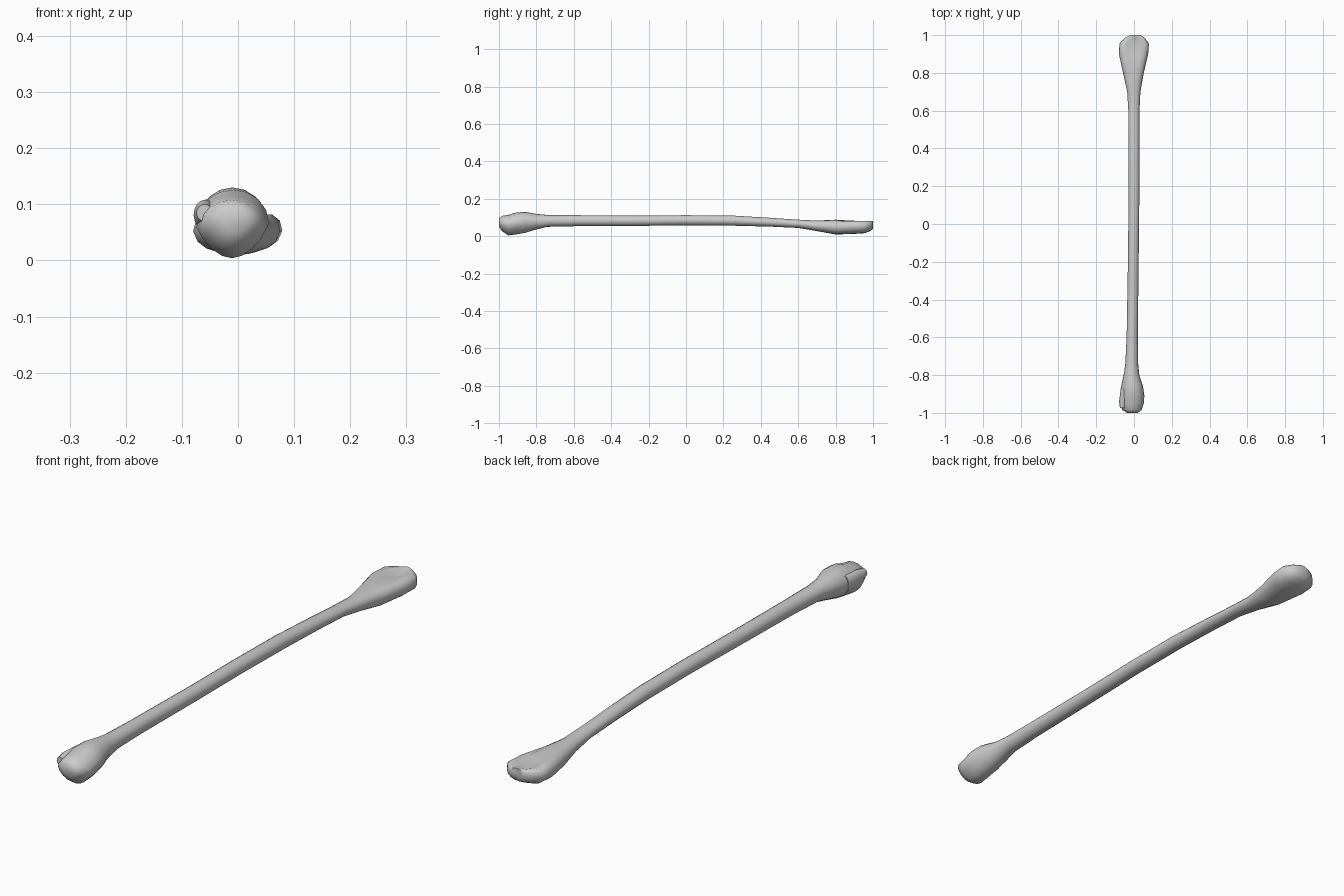
import bpy, bmesh, math

SIDES = 16


def ring_points(y, x0, x1, z0, z1, egg=0.0, box=1.0, dip=0.0):
    """Cross-section: egg narrows the underside, box squares it, dip hollows the top."""
    pts = []
    cx, cz, rx, rz = (x0 + x1) / 2, (z0 + z1) / 2, (x1 - x0) / 2, (z1 - z0) / 2
    for i in range(SIDES):
        a = 2 * math.pi * i / SIDES
        c, s = math.cos(a), math.sin(a)
        u = math.copysign(abs(c) ** box, c)
        v = math.copysign(abs(s) ** box, s)
        z = cz + rz * v
        if v > 0:
            z -= dip * v * max(0, 1 - (u / 0.7) ** 2)
        pts.append((cx + rx * u * (1 + egg * min(v, 0)), y, z))
    return pts


def loft(name, rings):
    bm = bmesh.new()
    loops = [[bm.verts.new(p) for p in ring_points(*r)] for r in rings]
    for a, b in zip(loops, loops[1:]):
        for i in range(SIDES):
            j = (i + 1) % SIDES
            bm.faces.new((a[i], a[j], b[j], b[i]))
    bm.faces.new(loops[0])
    bm.faces.new(loops[-1])
    bmesh.ops.recalc_face_normals(bm, faces=bm.faces)
    me = bpy.data.meshes.new(name)
    bm.to_mesh(me)
    bm.free()
    ob = bpy.data.objects.new(name, me)
    bpy.context.collection.objects.link(ob)
    bpy.ops.object.select_all(action='DESELECT')
    bpy.context.view_layer.objects.active = ob
    ob.select_set(True)
    bpy.ops.object.shade_smooth_by_angle(angle=math.radians(50))
    return ob


# Long bone: knobbly front head, slim slightly arched shaft, flared rear end
loft("bone", [
    (-1.0, -0.035, 0.02, 0.05, 0.095, 0.2),
    (-0.985, -0.062, 0.04, 0.028, 0.108, 0.25),
    (-0.95, -0.074, 0.052, 0.004, 0.114, 0.3),
    (-0.91, -0.072, 0.055, 0.009, 0.126, 0.25),
    (-0.86, -0.068, 0.048, 0.018, 0.13, 0.2),
    (-0.80, -0.055, 0.028, 0.036, 0.119),
    (-0.74, -0.046, 0.022, 0.05, 0.113),
    (-0.60, -0.039, 0.02, 0.053, 0.112),
    (-0.25, -0.033, 0.024, 0.055, 0.11),
    (0.00, -0.03, 0.027, 0.058, 0.112),
    (0.25, -0.028, 0.029, 0.056, 0.11),
    (0.45, -0.029, 0.029, 0.051, 0.098),
    (0.60, -0.03, 0.029, 0.044, 0.088),
    (0.70, -0.036, 0.034, 0.027, 0.083),
    (0.80, -0.058, 0.052, 0.009, 0.088, 0.1, 0.9),
    (0.90, -0.08, 0.075, 0.012, 0.092, 0.1, 0.8, 0.015),
    (0.955, -0.077, 0.079, 0.016, 0.09, 0.1, 0.75, 0.022),
    (0.985, -0.05, 0.058, 0.027, 0.087, 0.1, 0.8, 0.01),
    (1.0, -0.02, 0.035, 0.04, 0.082, 0.0, 0.9),
])

# Small ragged lip on the left side of the front head
loft("head_lip", [
    (-0.975, -0.074, -0.045, 0.07, 0.1),
    (-0.94, -0.079, -0.04, 0.055, 0.108),
    (-0.87, -0.07, -0.035, 0.045, 0.11),
])
